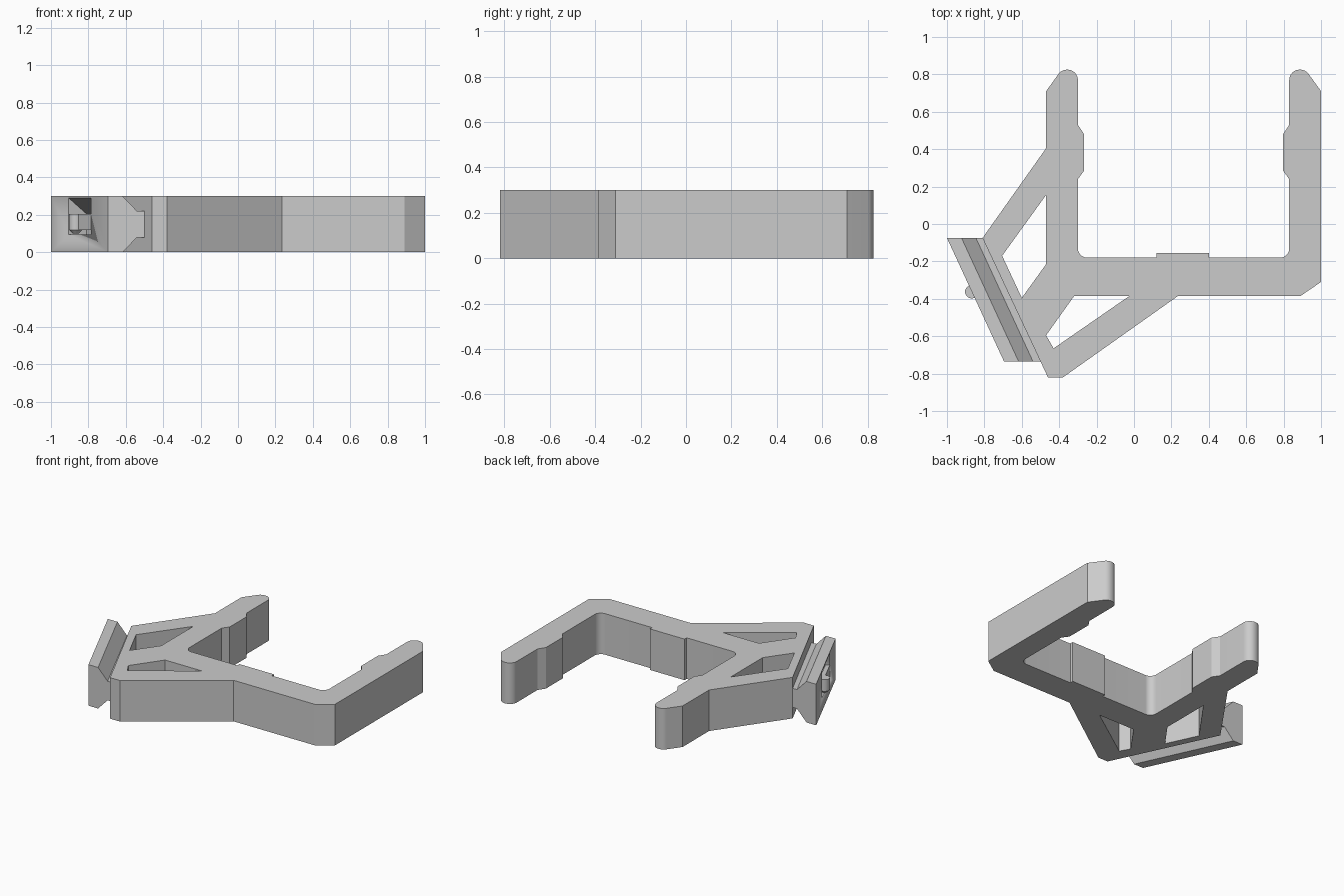
import bpy, bmesh, math
from mathutils import Vector

old = bpy.data.objects.get("Cube")
if old:
    bpy.data.objects.remove(old, do_unlink=True)

HEIGHT = 0.3
grey = bpy.data.materials.new("light grey")
grey.use_nodes = True
grey.diffuse_color = (0.6, 0.6, 0.6, 1)
grey.node_tree.nodes["Principled BSDF"].inputs["Base Color"].default_value = (0.6, 0.6, 0.6, 1)


def finish(name, bm):
    """Turn a bmesh into a clean, smooth-by-angle object."""
    bmesh.ops.remove_doubles(bm, verts=bm.verts, dist=0.0002)
    bmesh.ops.recalc_face_normals(bm, faces=bm.faces)
    mesh = bpy.data.meshes.new(name)
    bm.to_mesh(mesh)
    bm.free()
    mesh.materials.append(grey)
    obj = bpy.data.objects.new(name, mesh)
    bpy.context.collection.objects.link(obj)
    bpy.ops.object.select_all(action='DESELECT')
    obj.select_set(True)
    bpy.context.view_layer.objects.active = obj
    bpy.ops.object.shade_smooth_by_angle(angle=math.radians(25))
    return obj


def rounded(points, steps=8):
    """Replace each corner that has a radius (x, y, r) with an arc."""
    out = []
    for i, p in enumerate(points):
        c = Vector(p[:2])
        if len(p) < 3:
            out.append(c)
            continue
        radius = p[2]
        a = (Vector(points[i - 1][:2]) - c).normalized()
        b = (Vector(points[(i + 1) % len(points)][:2]) - c).normalized()
        half = a.angle(b) / 2
        centre = c + (a + b).normalized() * radius / math.sin(half)
        start = c + a * radius / math.tan(half) - centre
        end = c + b * radius / math.tan(half) - centre
        for k in range(steps + 1):
            spoke = start.lerp(end, k / steps).normalized()
            out.append(centre + spoke * radius)
    return out


def plate(name, loops):
    """Extrude an outline with holes to the full height."""
    curve = bpy.data.curves.new(name, 'CURVE')
    curve.dimensions = '2D'
    curve.fill_mode = 'BOTH'
    curve.extrude = HEIGHT / 2
    for loop in loops:
        spline = curve.splines.new('POLY')
        spline.points.add(len(loop) - 1)
        for point, co in zip(spline.points, loop):
            point.co = (co[0], co[1], 0, 1)
        spline.use_cyclic_u = True
    temp = bpy.data.objects.new(name + " curve", curve)
    bm = bmesh.new()
    mesh = bpy.data.meshes.new_from_object(temp)
    bm.from_mesh(mesh)
    bpy.data.objects.remove(temp)
    bpy.data.meshes.remove(mesh)
    bmesh.ops.translate(bm, verts=bm.verts, vec=(0, 0, HEIGHT / 2))
    return finish(name, bm)


# The slanted outer face of the rail, by y
def face_point(y):
    return Vector((-1 - (y + 0.075) * 0.305 / 0.66, y, 0))


def slanted_prism(name, profile, y0, y1, across):
    """Sweep a (depth, z) profile along the slanted face."""
    bm = bmesh.new()
    rings = [[bm.verts.new(face_point(y) + across * d + Vector((0, 0, z)))
              for d, z in profile] for y in (y0, y1)]
    bm.faces.new(rings[0])
    bm.faces.new(rings[1])
    n = len(profile)
    for i in range(n):
        j = (i + 1) % n
        bm.faces.new((rings[0][i], rings[0][j], rings[1][j], rings[1][i]))
    return finish(name, bm)


# Cradle frame: two mirrored arms, a floor with a pad, and braced windows
MID = 0.265
arm = [(1, 0.71), (0.917, 0.825, 0.055), (0.83, 0.825, 0.055), (0.83, 0.53),
       (0.797, 0.48), (0.797, 0.285), (0.83, 0.24), (0.83, -0.18, 0.05)]
other_arm = [(2 * MID - p[0], *p[1:]) for p in reversed(arm)]
pad = [(0.4, -0.18), (0.4, -0.155), (0.12, -0.155), (0.12, -0.18)]
brace = [(-0.47, 0.405), (-0.81, -0.075), (-0.46, -0.82), (-0.38, -0.82),
         (0.235, -0.385), (0.89, -0.385), (1, -0.31)]
side_window = [(-0.47, 0.155), (-0.705, -0.17), (-0.6, -0.395), (-0.47, -0.215)]
lower_window = [(-0.32, -0.385), (-0.47, -0.595), (-0.43, -0.665), (-0.025, -0.385)]
# The other arm's outer corner already starts the brace
plate("cradle_frame", [rounded(arm + pad + other_arm + brace), side_window, lower_window])

# Dovetail rail along the slanted side
half_profile = [(0, 0), (0.078, 0), (0.155, 0.08), (0.2, 0.08)]
profile = half_profile + [(d, HEIGHT - z) for d, z in reversed(half_profile)]
rail = slanted_prism("dovetail_rail", profile, -0.735, -0.075, Vector((1, 0, 0)))

# Clip pocket with a sloping ceiling, cut into the rail
inward = Vector((0.66, 0.305, 0)).normalized()
cutter = slanted_prism("pocket_cutter", [(-0.03, 0.095), (-0.03, 0.29), (0, 0.29),
                       (0.105, 0.205), (0.105, 0.095)], -0.54, -0.28, inward)
cutter.hide_render = True
cut = rail.modifiers.new("pocket", 'BOOLEAN')
cut.operation = 'DIFFERENCE'
cut.solver = 'EXACT'
cut.object = cutter
bpy.context.view_layer.objects.active = rail
bpy.ops.object.modifier_apply(modifier="pocket")
bpy.data.objects.remove(cutter, do_unlink=True)

# Spring clip: flat arm with a round catch and tapered foot
slanted_prism("clip_arm", [(0, 0.12), (0, 0.205), (0.03, 0.205), (0.03, 0.12)],
              -0.54, -0.36, inward)
for name, low, high, r_low in (("clip_catch", 0.12, 0.205, 0.036),
                               ("clip_foot", 0.1, 0.12, 0.016)):
    bm = bmesh.new()
    bmesh.ops.create_cone(bm, cap_ends=True, segments=24, radius1=r_low,
                          radius2=0.036, depth=high - low)
    bmesh.ops.translate(bm, verts=bm.verts,
                        vec=face_point(-0.362) + Vector((0, 0, (low + high) / 2)))
    finish(name, bm)
